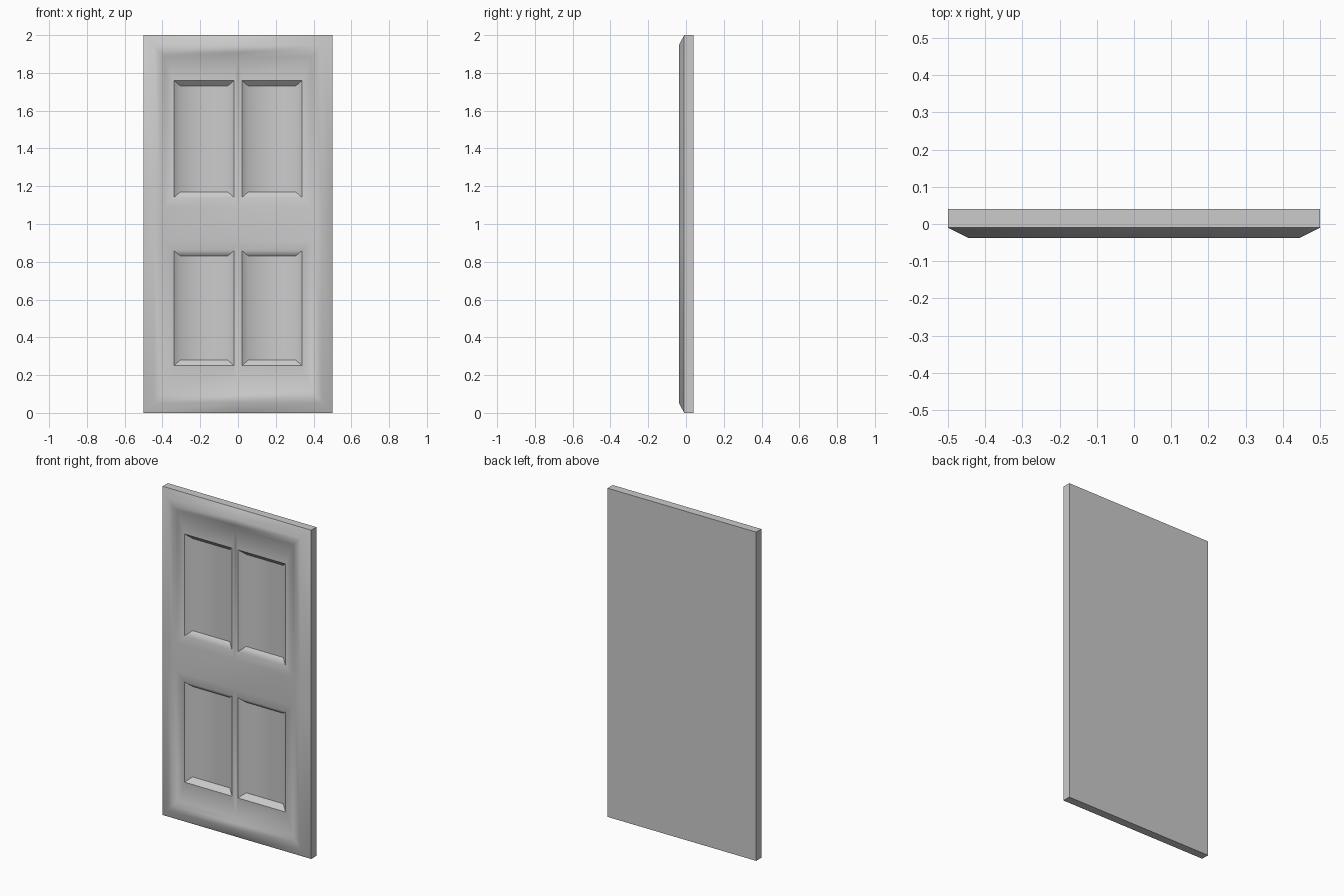
import bpy, bmesh

if "Cube" in bpy.data.objects:
    bpy.data.objects.remove(bpy.data.objects["Cube"])

bm = bmesh.new()
RAIL = (0.91, 1.09)


def ring(x, z0, z1, y, y_rail=None):
    """Ten-point rectangular loop with points at the centre line and the rail."""
    yr = y if y_rail is None else y_rail
    a, b = RAIL
    pts = [(-x, y, z0), (0, y, z0), (x, y, z0), (x, yr, a), (x, yr, b),
           (x, y, z1), (0, y, z1), (-x, y, z1), (-x, yr, b), (-x, yr, a)]
    return [bm.verts.new(p) for p in pts]


def quad(x0, x1, z0, z1, y):
    return [bm.verts.new(p) for p in
            ((x0, y, z0), (x1, y, z0), (x1, y, z1), (x0, y, z1))]


def bridge(a, b):
    n = len(a)
    for i in range(n):
        j = (i + 1) % n
        bm.faces.new((a[i], a[j], b[j], b[i]))


# slab, bevelled rim, flat frame, step down to the panel field
rings = [ring(0.5, 0, 2, 0.04),
         ring(0.5, 0, 2, -0.01),
         ring(0.445, 0.055, 1.945, -0.038),
         ring(0.41, 0.095, 1.908, -0.037),
         ring(0.39, 0.12, 1.887, -0.022, -0.034)]
for a, b in zip(rings, rings[1:]):
    bridge(a, b)
bm.faces.new(rings[0])
inner = rings[-1]

# middle rail
lo, hi = (bm.verts.new((0, -0.034, z)) for z in RAIL)
bm.faces.new((inner[9], lo, hi, inner[8]))
bm.faces.new((lo, inner[3], inner[4], hi))

# four recessed panels
corners = [(inner[0], inner[1], lo, inner[9]), (inner[1], inner[2], inner[3], lo),
           (inner[8], hi, inner[6], inner[7]), (hi, inner[4], inner[5], inner[6])]
for i, outer in enumerate(corners):
    x0, x1 = (-0.34, -0.02) if i % 2 == 0 else (0.02, 0.34)
    z0, z1 = (0.25, 0.86) if i < 2 else (1.14, 1.76)
    rim = quad(x0, x1, z0, z1, -0.029)
    floor = quad(x0 + 0.035, x1 - 0.035, z0 + 0.03, z1 - 0.03, 0.0)
    bridge(outer, rim)
    bridge(rim, floor)
    bm.faces.new(floor)

bmesh.ops.recalc_face_normals(bm, faces=bm.faces)
mesh = bpy.data.meshes.new("door")
bm.to_mesh(mesh)
bm.free()
door = bpy.data.objects.new("door", mesh)
bpy.context.collection.objects.link(door)
bpy.context.view_layer.objects.active = door
door.select_set(True)
bpy.ops.object.shade_smooth_by_angle(angle=0.7)
